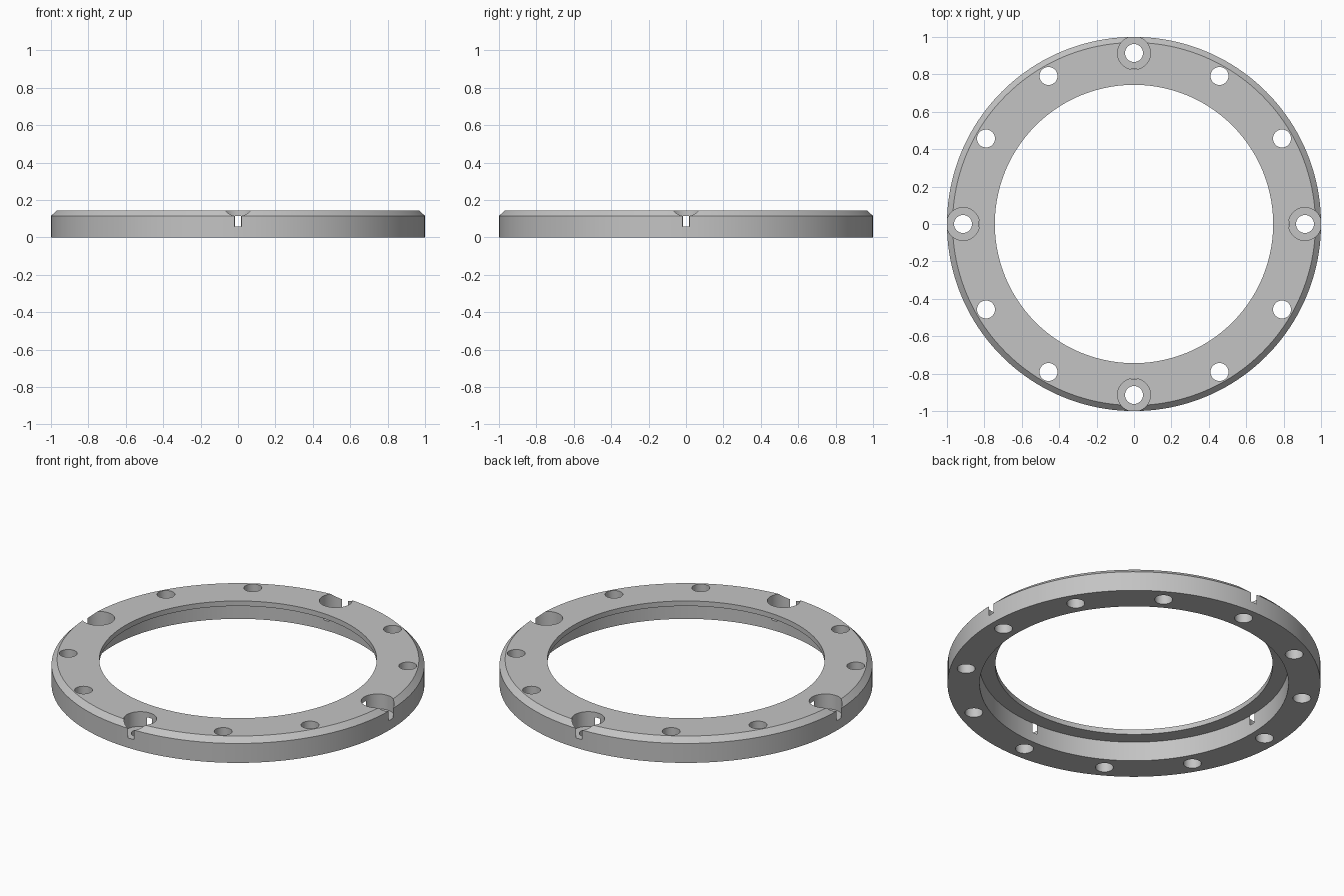
import bpy, bmesh
from math import cos, sin, tau, radians
from mathutils import Matrix

old = bpy.data.objects.get("Cube")
if old:
    bpy.data.objects.remove(old, do_unlink=True)

HEIGHT = 0.145
BOLT_CIRCLE = 0.914
SEGMENTS = 160

grey = bpy.data.materials.new("machined grey")
grey.use_nodes = True
grey.diffuse_color = (0.55, 0.55, 0.55, 1)
grey.node_tree.nodes["Principled BSDF"].inputs["Base Color"].default_value = (0.55, 0.55, 0.55, 1)


def add_object(name, bm):
    bmesh.ops.recalc_face_normals(bm, faces=bm.faces)
    mesh = bpy.data.meshes.new(name)
    bm.to_mesh(mesh)
    bm.free()
    mesh.materials.append(grey)
    obj = bpy.data.objects.new(name, mesh)
    bpy.context.collection.objects.link(obj)
    return obj


def lathe(name, profile):
    """Revolve a closed (radius, height) profile around z."""
    bm = bmesh.new()
    rings = []
    for i in range(SEGMENTS):
        a = tau * i / SEGMENTS
        rings.append([bm.verts.new((r * cos(a), r * sin(a), z)) for r, z in profile])
    n = len(profile)
    for i in range(SEGMENTS):
        here, after = rings[i], rings[(i + 1) % SEGMENTS]
        for j in range(n):
            k = (j + 1) % n
            bm.faces.new((here[j], after[j], after[k], here[k]))
    return add_object(name, bm)


def hole_cutter(name, count, radius, low, high):
    """Evenly spaced vertical cylinders on the bolt circle."""
    bm = bmesh.new()
    for i in range(count):
        a = tau * i / count
        place = Matrix.Translation((BOLT_CIRCLE * cos(a), BOLT_CIRCLE * sin(a), (low + high) / 2))
        bmesh.ops.create_cone(bm, cap_ends=True, segments=64, radius1=radius,
                              radius2=radius, depth=high - low, matrix=place)
    obj = add_object(name, bm)
    obj.hide_render = True
    return obj


# Ring with a chamfered top rim and a rebate under the inner lip
ring = lathe("flange_ring", [
    (0.828, 0), (1, 0), (1, 0.115), (0.97, HEIGHT),
    (0.744, HEIGHT), (0.744, 0.115), (0.828, 0.115),
])

# Twelve through holes, four of them counterbored through both walls
cutters = [
    hole_cutter("bolt_hole_cutter", 12, 0.048, -0.1, 0.3),
    hole_cutter("counterbore_cutter", 4, 0.088, 0.058, 0.3),
]

bpy.ops.object.select_all(action="DESELECT")
ring.select_set(True)
bpy.context.view_layer.objects.active = ring
for cutter in cutters:
    mod = ring.modifiers.new(cutter.name, "BOOLEAN")
    mod.operation = "DIFFERENCE"
    mod.solver = "EXACT"
    mod.object = cutter
    bpy.ops.object.modifier_apply(modifier=mod.name)
    bpy.data.objects.remove(cutter, do_unlink=True)

bpy.ops.object.shade_smooth_by_angle(angle=radians(30))
